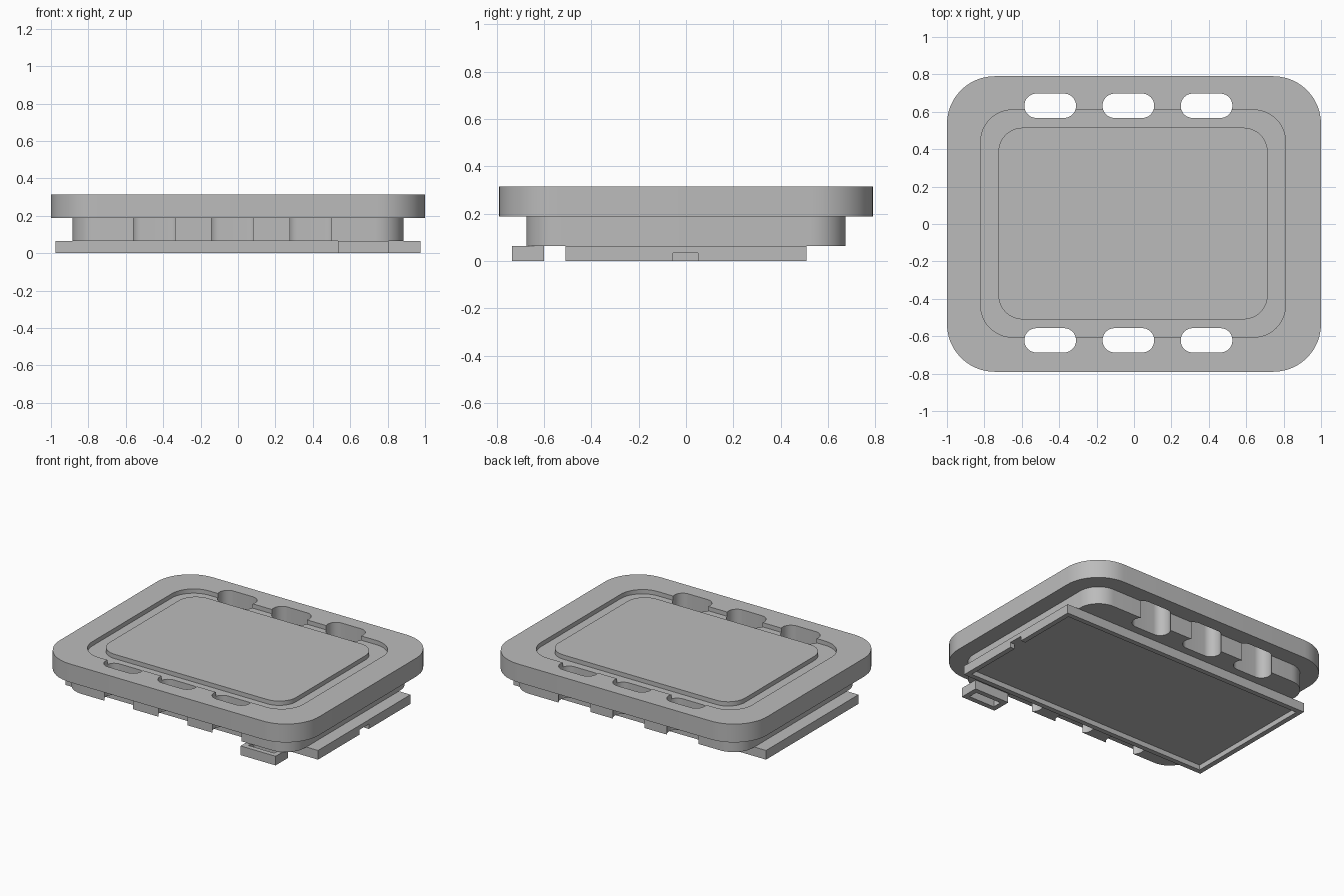
import bpy, bmesh, math

if "Cube" in bpy.data.objects:
    bpy.data.objects.remove(bpy.data.objects["Cube"])

grey = bpy.data.materials.new("plain grey")
grey.diffuse_color = (0.5, 0.5, 0.5, 1)
grey.use_nodes = True
grey.node_tree.nodes["Principled BSDF"].inputs["Base Color"].default_value = grey.diffuse_color


def outline(x0, x1, y0, y1, r, n=12):
    """Rounded rectangle as a counter-clockwise list of points."""
    if r <= 0:
        return [(x0, y0), (x1, y0), (x1, y1), (x0, y1)]
    pts = []
    centres = [(x1 - r, y1 - r), (x0 + r, y1 - r), (x0 + r, y0 + r), (x1 - r, y0 + r)]
    for q, (cx, cy) in enumerate(centres):
        for i in range(n + 1):
            a = (q + i / n) * math.pi / 2
            pts.append((cx + r * math.cos(a), cy + r * math.sin(a)))
    return pts


def slab(name, x0, x1, y0, y1, z0, z1, r=0.0):
    """Upright prism with rounded corners."""
    bm = bmesh.new()
    base = bm.faces.new([bm.verts.new((x, y, z0)) for x, y in outline(x0, x1, y0, y1, r)])
    top = bmesh.ops.extrude_face_region(bm, geom=[base])["geom"]
    bmesh.ops.translate(bm, vec=(0, 0, z1 - z0),
                        verts=[v for v in top if isinstance(v, bmesh.types.BMVert)])
    bmesh.ops.recalc_face_normals(bm, faces=bm.faces)
    mesh = bpy.data.meshes.new(name)
    bm.to_mesh(mesh)
    bm.free()
    mesh.materials.append(grey)
    ob = bpy.data.objects.new(name, mesh)
    bpy.context.collection.objects.link(ob)
    return ob


def cut(ob, *box):
    """Subtract a rounded slab from an object."""
    cutter = slab("cutter", *box)
    cutter.hide_render = True
    mod = ob.modifiers.new("cut", 'BOOLEAN')
    mod.operation = 'DIFFERENCE'
    mod.solver = 'EXACT'
    mod.object = cutter
    bpy.context.view_layer.objects.active = ob
    bpy.ops.object.modifier_apply(modifier=mod.name)
    bpy.data.objects.remove(cutter)


# Top plate with a shallow recess, and the raised panel inside it
top_plate = slab("top_plate", -1, 1, -0.79, 0.79, 0.187, 0.315, 0.255)
cut(top_plate, -0.82, 0.81, -0.605, 0.61, 0.285, 0.4, 0.17)
panel = slab("raised_panel", -0.725, 0.715, -0.51, 0.515, 0.285, 0.315, 0.13)

# Narrower body under the plate
body = slab("body", -0.885, 0.885, -0.675, 0.675, 0.064, 0.187, 0.15)

# Strap slots through plate and body
for x in (-0.448, -0.03, 0.388):
    for y in (-0.622, 0.632):
        for part in (top_plate, body):
            cut(part, x - 0.138, x + 0.138, y - 0.065, y + 0.065, -0.1, 0.5, 0.064)

# Base tray, hollow underneath, with a notch in its right wall
base = slab("base_tray", -0.975, 0.975, -0.51, 0.51, 0, 0.064)
cut(base, -0.94, 0.94, -0.475, 0.475, -0.1, 0.035)
cut(base, 0.92, 1.1, -0.055, 0.05, -0.1, 0.034)

# Small open connector block at the front right
connector = slab("connector_block", 0.535, 0.805, -0.735, -0.6, 0, 0.064)
cut(connector, 0.57, 0.77, -0.7, -0.635, -0.1, 0.2)

# Smooth the rounded walls, keep edges sharp
for ob in (top_plate, panel, body, base, connector):
    bpy.ops.object.select_all(action='DESELECT')
    ob.select_set(True)
    bpy.context.view_layer.objects.active = ob
    bpy.ops.object.shade_smooth_by_angle(angle=math.radians(30))
